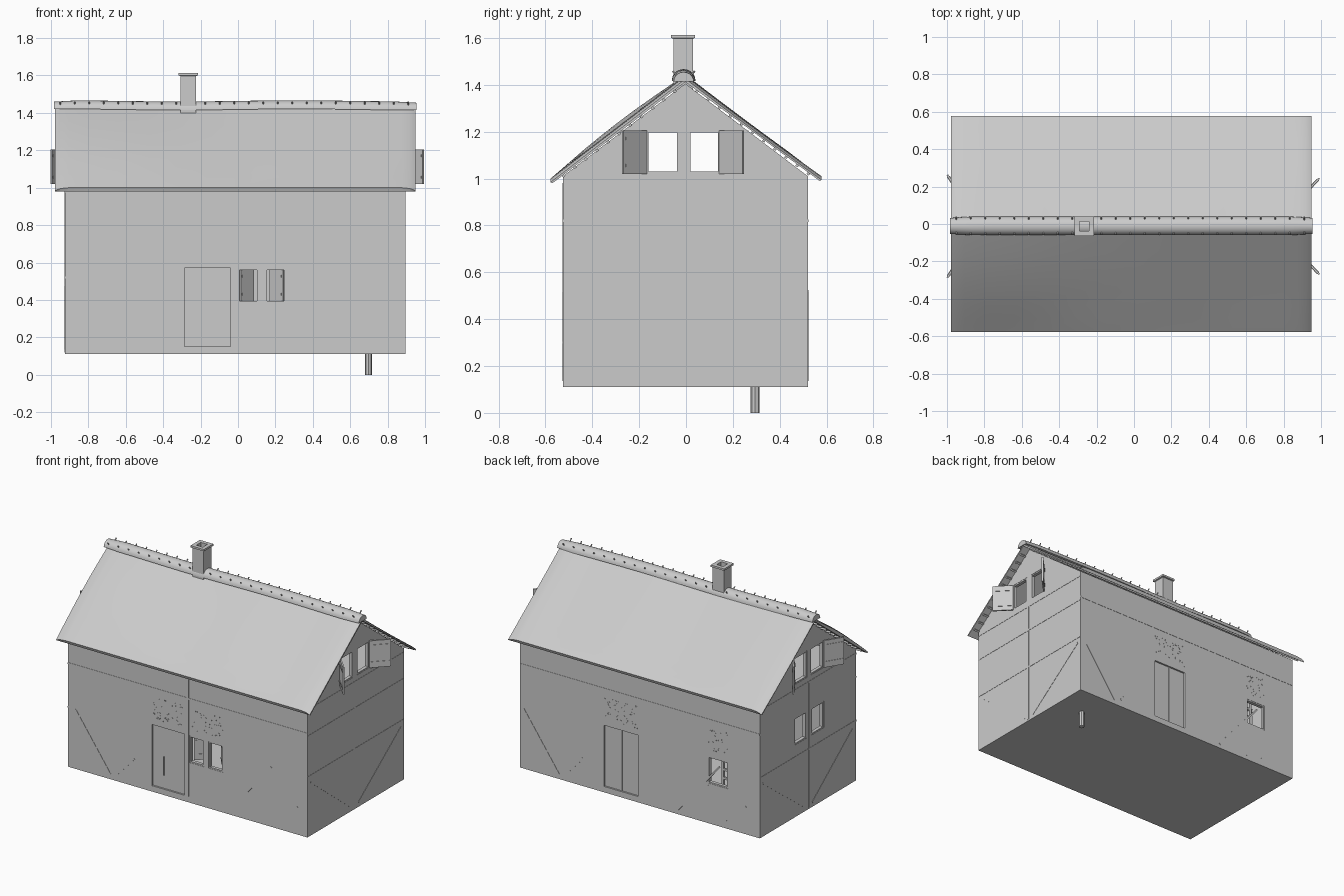
import bpy, bmesh, math, random
from mathutils import Matrix, Vector

if "Cube" in bpy.data.objects:
    bpy.data.objects.remove(bpy.data.objects["Cube"])

random.seed(4)
X0, X1, Y0, Y1 = -0.925, 0.895, -0.525, 0.52   # outer wall faces
T = 0.03                                       # wall thickness


def add_box(bm, lo, hi, m=None):
    lo, hi = Vector(lo), Vector(hi)
    mat = Matrix.Translation((lo + hi) / 2) @ Matrix.Diagonal((*(hi - lo), 1))
    bmesh.ops.create_cube(bm, size=1, matrix=(m @ mat) if m else mat)


def finish(bm, name, smooth=False):
    bmesh.ops.recalc_face_normals(bm, faces=bm.faces[:])
    me = bpy.data.meshes.new(name)
    bm.to_mesh(me)
    bm.free()
    ob = bpy.data.objects.new(name, me)
    bpy.context.collection.objects.link(ob)
    if smooth:
        bpy.ops.object.select_all(action='DESELECT')
        bpy.context.view_layer.objects.active = ob
        ob.select_set(True)
        bpy.ops.object.shade_smooth_by_angle(angle=math.radians(40))
    return ob


def loft(bm, rings):
    """Closed sections joined in order and capped at both ends."""
    vs = [[bm.verts.new(p) for p in r] for r in rings]
    n = len(vs[0])
    for a, b in zip(vs, vs[1:]):
        for i in range(n):
            j = (i + 1) % n
            bm.faces.new((a[i], a[j], b[j], b[i]))
    bm.faces.new(vs[0])
    bm.faces.new(vs[-1])


def house_solid(name, d, zb):
    bm = bmesh.new()
    prof = [(Y0 + d, zb), (Y1 - d, zb), (Y1 - d, 1.01 - d * .3), (-.003, 1.405 - d * 1.1), (Y0 + d, 1.01 - d * .3)]
    loft(bm, [[(x, y, z) for y, z in prof] for x in (X0 + d, X1 - d)])
    return finish(bm, name)


# openings: wall key, range along the wall, height range
WIN_F = [('-y', 0.0, .11, .385, .57), ('-y', .145, .255, .385, .57)]
WIN_B = [('+y', -.683, -.53, .385, .57)]
WIN_L = [('-x', .014, .146, .605, .79), ('-x', -.173, -.04, .605, .79)]
WIN_G = [(s, a, b, 1.02, 1.205) for s in ('-x', '+x') for a, b in ((-.17, -.03), (.01, .145))]
DOORS = [('-y', -.285, -.04, .15, .57), ('+y', 0.0, .258, .15, .57)]


def wall_box(bm, wall, a, b, z0, z1, d0, d1):
    """Box on a wall; d is depth, positive outward from the outer face."""
    f = {'-y': Y0, '+y': Y1, '-x': X0, '+x': X1}[wall]
    s = -1 if wall[0] == '-' else 1
    lo, hi = sorted((f + s * d0, f + s * d1))
    if wall[1] == 'y':
        add_box(bm, (a, lo, z0), (b, hi, z1))
    else:
        add_box(bm, (lo, a, z0), (hi, b, z1))


# walls: hollow shell with openings cut through
walls = house_solid("walls", 0, .11)
inner = house_solid("inner_cutter", T, .14)
bm = bmesh.new()
for w in WIN_F + WIN_B + WIN_L + WIN_G + DOORS:
    wall_box(bm, *w, -T - .02, .02)
holes = finish(bm, "opening_cutter")
for c in (inner, holes):
    c.hide_render = True
    mod = walls.modifiers.new("cut", 'BOOLEAN')
    mod.operation, mod.object, mod.solver = 'DIFFERENCE', c, 'EXACT'
ev = walls.evaluated_get(bpy.context.evaluated_depsgraph_get())
cut_mesh = bpy.data.meshes.new_from_object(ev)
walls.modifiers.clear()
walls.data = cut_mesh
for c in (inner, holes):
    bpy.data.objects.remove(c)

# window frames
bm = bmesh.new()
for w, a, b, z0, z1 in WIN_F + WIN_B + WIN_L + WIN_G:
    t = .009
    for r in ((a, a + t, z0, z1), (b - t, b, z0, z1), (a, b, z0, z0 + t), (a, b, z1 - t, z1)):
        wall_box(bm, w, *r, -.025, -.002)
finish(bm, "window_frames")

# doors: recessed leaves, handle, middle strip on the back double door
bm = bmesh.new()
for d in DOORS:
    wall_box(bm, *d, -.027, -.012)
wall_box(bm, '-y', -.203, -.197, .24, .37, -.013, -.004)
wall_box(bm, '+y', .126, .132, .15, .57, -.013, -.006)
finish(bm, "doors")


# swinging leaves
def leaf(name, hinge, direction, width, z0, z1):
    bm = bmesh.new()
    m = Matrix.Translation((*hinge, 0)) @ Matrix.Rotation(math.radians(direction), 4, 'Z')
    add_box(bm, (0, -.005, z0), (width, .005, z1), m)
    for z in (z0 + .03, z1 - .04):
        add_box(bm, (.01, -.008, z), (width - .01, .008, z + .012), m)
    finish(bm, name)


for s, y, ang in ((1, .145, 46), (1, -.17, -46), (-1, .146, 122), (-1, -.17, -122)):
    leaf("gable_shutter", (X1 if s > 0 else X0, y), ang, .138, 1.02, 1.205)
leaf("casement", (.012, Y0 + .03), 45, .1, .395, .56)
leaf("casement", (.243, Y0 + .03), 135, .1, .395, .56)

# half-timber strips, almost flush with the walls
bm = bmesh.new()
P = .0018


def strip(wall, a0, z0, a1, z1, w=.012):
    L = math.hypot(a1 - a0, z1 - z0)
    f = {'-y': Y0, '+y': Y1, '-x': X0, '+x': X1}[wall]
    t = math.atan2(z1 - z0, a1 - a0)
    if wall[1] == 'y':
        m = Matrix.Translation((a0, f, z0)) @ Matrix.Rotation(-t, 4, 'Y')
        add_box(bm, (0, -P, -w / 2), (L, P, w / 2), m)
    else:
        m = Matrix.Translation((f, a0, z0)) @ Matrix.Rotation(t, 4, 'X')
        add_box(bm, (-P, 0, -w / 2), (P, L, w / 2), m)


for w in ('-y', '+y'):
    s = 1 if w == '-y' else -1
    strip(w, X0, .82, X1, .82)
    for a, b in ((-.87, -.60), (.62, .30), (-.55, -.42), (.66, .82)):
        a, b = s * a, s * b
        strip(w, a, .52 if abs(a) > .6 and abs(a) != .66 else .16, b, .14 if abs(a) > .6 and abs(a) != .66 else .30)
strip('-y', -.012, .15, -.012, .98)
strip('+y', -.53, .14, -.53, .37)
for w in ('-x', '+x'):
    strip(w, Y0, .52, Y1, .52)
    strip(w, Y0, .98, Y1, .98)
    strip(w, -.015, .12, -.015, .98)
    if w == '+x':
        strip(w, Y0, .80, Y1, .80)
    strip(w, -.49, .48, -.05, .14)
    strip(w, .49, .48, .03, .14)
finish(bm, "timber_strips")

# speckled infill panels above doors and windows
bm = bmesh.new()
for w, a, b in (('-y', -.285, -.04), ('-y', 0, .255), ('+y', 0, .258), ('+y', -.683, -.53)):
    for i in range(int((b - a) * 280)):
        u, z = random.uniform(a, b - .006), random.uniform(.61, .765)
        wall_box(bm, w, u, u + .006, z, z + .005, -.002, .0015)
finish(bm, "infill_specks")

# roof: smooth thatch sheet, rounded down at both verges
RX0, RX1, N = -.978, .948, 8


def section(x):
    e = min(x - RX0, RX1 - x)
    drop = .016 * max(0, 1 - e / .06) ** 2
    bulge = .018 * max(0, min(1, (.1 - x) / .8))
    pts = []
    for i in range(-N, N + 1):
        u = abs(i) / N
        z = 1.44 - (.44 if i < 0 else .43) * u - drop
        z += (bulge if i < 0 else -.004) * math.sin(math.pi * u)
        pts.append((.578 * i / N - .002 * (1 - u), z))
    under = [(.570, .990), (-.003, 1.412), (-.570, .980)]
    wob = .005 * math.sin(7 * x)
    return [(x, y, z + wob * .6 * (abs(y) < .5)) for y, z in pts] + [(x, y, z) for y, z in under]


xs = [RX0, RX0 + .01, RX0 + .03, RX0 + .07] + [-.8 + .16 * i for i in range(11)]
xs += [RX1 - .07, RX1 - .03, RX1 - .01, RX1]
bm = bmesh.new()
loft(bm, [section(x) for x in xs])
finish(bm, "roof", True)

# battens under the roof overhang
bm = bmesh.new()
for s in (-1, 1):
    for i in range(1, 12):
        u = i / 12
        m = Matrix.Translation((0, s * .57 * u, 1.408 - (.422 if s > 0 else .432) * u)) @ Matrix.Rotation(-s * .64, 4, 'X')
        add_box(bm, (-.965, -.006, -.006), (.935, .006, .006), m)
finish(bm, "roof_battens")

# ridge cap with a row of pegs on each side
bm = bmesh.new()
arc = [math.pi * i / 10 for i in range(11)]
rings = []
for i in range(17):
    x = -.983 + 1.938 * i / 16
    k = .85 if i in (0, 16) else 1
    dz = .003 * math.sin(5 * x)
    rings.append([(x, -.01 + .05 * k * math.cos(a), 1.418 + dz + .046 * k * math.sin(a)) for a in arc])
loft(bm, rings)
finish(bm, "ridge_cap", True)
bm = bmesh.new()
for i in range(25):
    x = -.95 + .0775 * i
    if abs(x + .265) < .06:
        continue
    for s in (-1, 1):
        m = Matrix.Translation((x, -.01 + s * .037, 1.448)) @ Matrix.Rotation(-s * .75, 4, 'X')
        bmesh.ops.create_cone(bm, cap_ends=True, segments=6, radius1=.004, radius2=.004, depth=.03, matrix=m)
finish(bm, "ridge_pegs")

# chimney: square flue open at the top, with a flat rim
bm = bmesh.new()


def square(h, z):
    return [(-.266 + h * a, -.012 + h * b, z) for a, b in ((-1, -1), (1, -1), (1, 1), (-1, 1))]


loft(bm, [square(.042, 1.36), square(.042, 1.597), square(.051, 1.6), square(.051, 1.613),
          square(.025, 1.613), square(.025, 1.45)])
finish(bm, "chimney")

# attic floor, and the inner post that reaches the ground
bm = bmesh.new()
add_box(bm, (X0 + T, Y0 + T, .95), (X1 - T, Y1 - T, .975))
finish(bm, "attic_floor")
bm = bmesh.new()
bmesh.ops.create_cone(bm, cap_ends=True, segments=8, radius1=.019, radius2=.019, depth=.95,
                      matrix=Matrix.Translation((.697, .295, .475)))
finish(bm, "post")
# ladder behind the back window
bm = bmesh.new()
for x in (-.69, -.55):
    add_box(bm, (x, .36, .14), (x + .015, .38, .95))
for i in range(12):
    add_box(bm, (-.69, .363, .18 + .06 * i), (-.54, .377, .195 + .06 * i))
finish(bm, "ladder")
